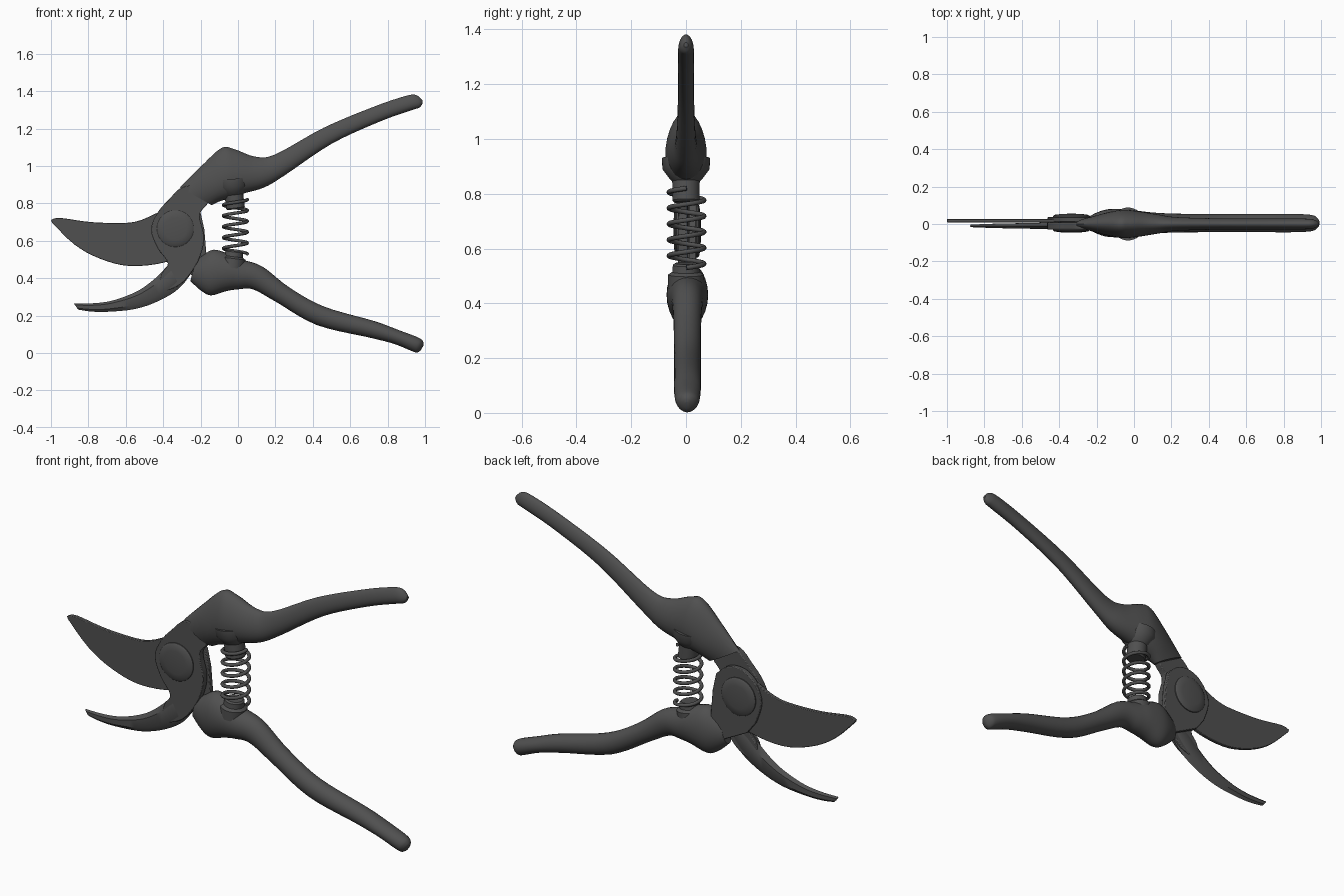
import bpy, bmesh, math
from mathutils import Vector

if "Cube" in bpy.data.objects:
    bpy.data.objects.remove(bpy.data.objects["Cube"])

steel = bpy.data.materials.new("dark_grey")
steel.diffuse_color = (0.08, 0.08, 0.08, 1)
steel.use_nodes = True
steel.node_tree.nodes["Principled BSDF"].inputs["Base Color"].default_value = steel.diffuse_color


def finish(name, bm, bevel=0.0):
    bmesh.ops.recalc_face_normals(bm, faces=bm.faces)
    me = bpy.data.meshes.new(name)
    bm.to_mesh(me)
    bm.free()
    ob = bpy.data.objects.new(name, me)
    bpy.context.collection.objects.link(ob)
    me.materials.append(steel)
    if bevel:
        mod = ob.modifiers.new("edge", 'BEVEL')
        mod.width, mod.segments, mod.limit_method = bevel, 2, 'ANGLE'
        mod.angle_limit = math.radians(50)
    bpy.ops.object.select_all(action='DESELECT')
    ob.select_set(True)
    bpy.context.view_layer.objects.active = ob
    bpy.ops.object.shade_smooth_by_angle(angle=math.radians(35))
    return ob


def spline(pts, steps, closed=False):
    """Catmull-Rom curve through points of any dimension."""
    n, out = len(pts), []
    for i in range(n if closed else n - 1):
        get = lambda k: pts[k % n] if closed else pts[min(max(k, 0), n - 1)]
        a, b, c, d = (get(i + k) for k in (-1, 0, 1, 2))
        for s in range(steps):
            t = s / steps
            out.append(tuple(0.5 * (2 * q + (r - p) * t + (2 * p - 5 * q + 4 * r - u) * t * t
                                    + (3 * q - p - 3 * r + u) * t ** 3)
                             for p, q, r, u in zip(a, b, c, d)))
    return out if closed else out + [pts[-1]]


def loft(name, sections, y0=0.0, sides=24, steps=5, pear=0.0):
    """Sections: top x, top z, bottom x, bottom z, half width in y."""
    bm, rings = bmesh.new(), []
    for xt, zt, xb, zb, hy in spline(sections, steps):
        ring = []
        for k in range(sides):
            a = 2 * math.pi * k / sides
            up, side = math.cos(a), math.sin(a)
            w = hy * side * (1 - pear * up)
            f = (1 + up) / 2
            ring.append(bm.verts.new((xb + (xt - xb) * f, y0 + w, zb + (zt - zb) * f)))
        rings.append(ring)
    for r, s in zip(rings, rings[1:]):
        for k in range(sides):
            j = (k + 1) % sides
            bm.faces.new((r[k], r[j], s[j], s[k]))
    bm.faces.new(rings[0])
    bm.faces.new(rings[-1])
    return finish(name, bm)


def plate(name, outline, ya, yb, bevel=0.004):
    """Flat xz outline extruded between two y positions."""
    bm = bmesh.new()
    face = bm.faces.new([bm.verts.new((p[0], ya, p[1])) for p in outline])
    ext = bmesh.ops.extrude_face_region(bm, geom=[face])
    for v in ext['geom']:
        if isinstance(v, bmesh.types.BMVert):
            v.co.y = yb
    return finish(name, bm, bevel)


def lathe(name, profile, centre, axis, sides=40):
    """Round part: profile of (radius, height) along an axis."""
    bm = bmesh.new()
    q = Vector(axis).to_track_quat('Z', 'Y')
    rings = [[bm.verts.new(Vector(centre) + q @ Vector((r * math.cos(2 * math.pi * k / sides),
              r * math.sin(2 * math.pi * k / sides), h))) for k in range(sides)] for r, h in profile]
    for r, s in zip(rings, rings[1:]):
        for k in range(sides):
            bm.faces.new((r[k], r[k - 1], s[k - 1], s[k]))
    bm.faces.new(rings[0])
    bm.faces.new(rings[-1])
    return finish(name, bm)


# Handles
loft("upper_handle", [
    (-0.31, 0.885, -0.14, 0.79, 0.036), (-0.2, 0.995, -0.1, 0.81, 0.06),
    (-0.09, 1.095, -0.05, 0.825, 0.074), (-0.02, 1.09, 0.02, 0.85, 0.07),
    (0.09, 1.05, 0.14, 0.885, 0.052), (0.2, 1.062, 0.25, 0.95, 0.036),
    (0.46, 1.205, 0.5, 1.118, 0.029), (0.73, 1.318, 0.76, 1.238, 0.028),
    (0.9, 1.375, 0.925, 1.297, 0.028), (0.955, 1.378, 0.97, 1.312, 0.022),
    (0.985, 1.352, 0.987, 1.335, 0.008)], pear=0.18)
loft("lower_handle", [
    (-0.225, 0.495, -0.255, 0.385, 0.035), (-0.19, 0.52, -0.2, 0.335, 0.058),
    (-0.13, 0.552, -0.145, 0.308, 0.074), (-0.05, 0.53, -0.065, 0.33, 0.075),
    (0.02, 0.5, 0.0, 0.34, 0.067), (0.13, 0.462, 0.08, 0.34, 0.056),
    (0.275, 0.35, 0.2, 0.275, 0.05), (0.46, 0.248, 0.42, 0.15, 0.049),
    (0.73, 0.17, 0.7, 0.083, 0.049), (0.865, 0.12, 0.83, 0.05, 0.049),
    (0.965, 0.082, 0.925, 0.012, 0.044), (0.99, 0.06, 0.955, 0.002, 0.03),
    (0.992, 0.04, 0.975, 0.012, 0.01)], y0=0.005)

# Cutting blade, behind the hook
top_edge = spline([(-0.3, 0.8), (-0.43, 0.75), (-0.52, 0.71), (-0.61, 0.695), (-0.79, 0.7),
                   (-0.95, 0.722), (-1.0, 0.712)], 4)
low_edge = spline([(-0.995, 0.698), (-0.875, 0.58), (-0.74, 0.505), (-0.58, 0.465),
                   (-0.39, 0.485), (-0.28, 0.55)], 4)
plate("cutting_blade", top_edge + low_edge, 0.008, 0.027, 0.003)

# Back pivot plate, joined to the lower handle
plate("back_plate", spline([(-0.2, 0.75), (-0.27, 0.805), (-0.36, 0.805), (-0.43, 0.75),
                            (-0.462, 0.66), (-0.43, 0.55)], 4)
      + [(-0.38, 0.485), (-0.225, 0.405), (-0.16, 0.43), (-0.17, 0.54), (-0.18, 0.66)],
      0.012, 0.038)

# Front pivot plate with the neck into the upper handle
plate("front_plate", spline([(-0.29, 0.89), (-0.37, 0.82), (-0.43, 0.75), (-0.465, 0.66),
                             (-0.43, 0.56), (-0.375, 0.48), (-0.41, 0.42), (-0.42, 0.33),
                             (-0.31, 0.365), (-0.23, 0.46), (-0.19, 0.555), (-0.183, 0.635),
                             (-0.205, 0.74), (-0.16, 0.805), (-0.17, 0.88)], 4, True),
      -0.029, 0.007)

# Curved counter hook with a ridge on both faces
loft("hook", [
    (-0.32, 0.5, -0.23, 0.455, 0.018), (-0.375, 0.468, -0.31, 0.35, 0.022),
    (-0.43, 0.41, -0.42, 0.28, 0.022), (-0.53, 0.335, -0.55, 0.235, 0.018),
    (-0.66, 0.283, -0.7, 0.22, 0.015), (-0.77, 0.266, -0.79, 0.222, 0.012),
    (-0.878, 0.265, -0.855, 0.232, 0.008)], y0=-0.01, sides=6, steps=4)

# Pivot bolt heads, front and back
dome = [(0.098, 0.0), (0.098, 0.007), (0.09, 0.013), (0.06, 0.017), (0.02, 0.019)]
lathe("bolt_front", dome, (-0.335, -0.027, 0.665), (0, -1, 0))
lathe("bolt_back", dome, (-0.335, 0.036, 0.665), (0, 1, 0))

# Spring seats and flared collar
lathe("upper_seat", [(0.088, 0.1), (0.086, 0.06), (0.06, 0.025), (0.05, 0.015), (0.05, -0.055),
                     (0.044, -0.062)], (-0.02, 0, 0.83), (-0.12, 0, 1))
lathe("lower_seat", [(0.065, 0.0), (0.065, 0.05), (0.05, 0.06), (0.048, 0.085), (0.04, 0.092)],
      (-0.03, 0, 0.455), (0.12, 0, 1))

# Coil spring
turns, per_turn = 5, 28
curve = bpy.data.curves.new("spring", 'CURVE')
curve.dimensions = '3D'
curve.bevel_depth, curve.bevel_resolution, curve.use_fill_caps = 0.009, 2, True
coil = curve.splines.new('POLY')
coil.points.add(turns * per_turn)
for i, p in enumerate(coil.points):
    a = 2 * math.pi * i / per_turn
    p.co = (-0.014 + 0.064 * math.cos(a), 0.002 + 0.064 * math.sin(a),
            0.53 + 0.29 * i / (turns * per_turn), 1)
curve.materials.append(steel)
bpy.context.collection.objects.link(bpy.data.objects.new("spring", curve))
